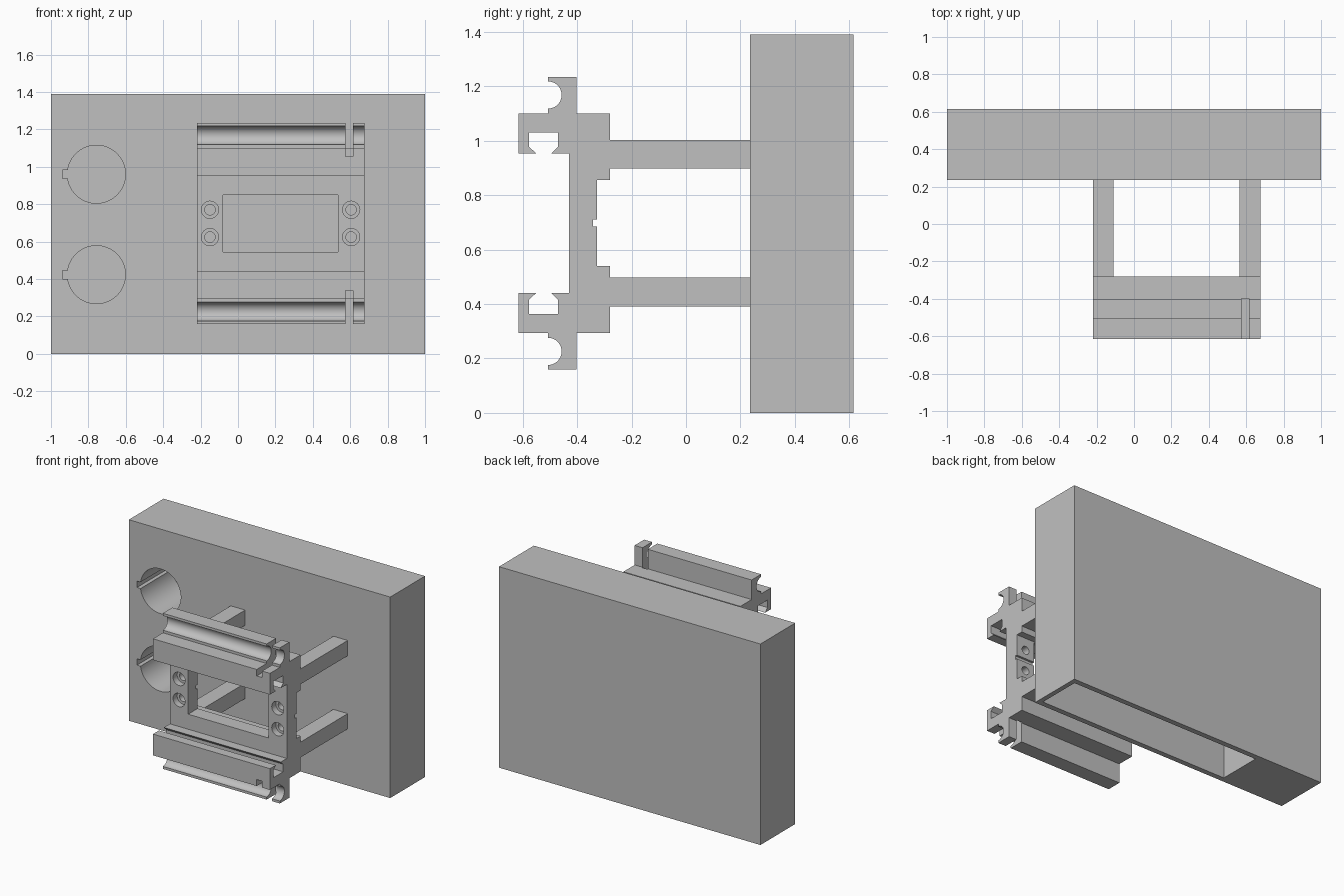
import bpy, bmesh, math

cube = bpy.data.objects.get("Cube")
if cube:
    bpy.data.objects.remove(cube, do_unlink=True)

GREY = (0.53, 0.53, 0.53, 1)
mat = bpy.data.materials.new("plain grey")
mat.use_nodes = True
mat.diffuse_color = GREY
mat.node_tree.nodes["Principled BSDF"].inputs["Base Color"].default_value = GREY

MID = 0.697            # height of the carrier's mirror plane
X0, X1 = -0.22, 0.675  # carrier ends


def mirror_z(z):
    return 2 * MID - z


def prism(name, points, to_3d, start, end):
    """Extrude a closed 2D outline; to_3d(a, b, depth) places each point."""
    bm = bmesh.new()
    rings = [[bm.verts.new(to_3d(a, b, d)) for a, b in points] for d in (start, end)]
    bm.faces.new(rings[0])
    bm.faces.new(rings[1])
    n = len(points)
    for i in range(n):
        j = (i + 1) % n
        bm.faces.new((rings[0][i], rings[0][j], rings[1][j], rings[1][i]))
    bmesh.ops.recalc_face_normals(bm, faces=bm.faces)
    mesh = bpy.data.meshes.new(name)
    bm.to_mesh(mesh)
    bm.free()
    mesh.materials.append(mat)
    obj = bpy.data.objects.new(name, mesh)
    bpy.context.collection.objects.link(obj)
    return obj


def box(name, x, y, z):
    outline = [(x[0], z[0]), (x[1], z[0]), (x[1], z[1]), (x[0], z[1])]
    return prism(name, outline, lambda a, b, d: (a, d, b), y[0], y[1])


def rod(name, x, z, radius, y, sides=48):
    angles = [2 * math.pi * i / sides for i in range(sides)]
    outline = [(x + radius * math.cos(t), z + radius * math.sin(t)) for t in angles]
    return prism(name, outline, lambda a, b, d: (a, d, b), y[0], y[1])


def activate(obj):
    bpy.ops.object.select_all(action='DESELECT')
    obj.select_set(True)
    bpy.context.view_layer.objects.active = obj


def cut(target, cutter):
    cutter.hide_render = True
    mod = target.modifiers.new("cut", 'BOOLEAN')
    mod.operation = 'DIFFERENCE'
    mod.solver = 'EXACT'
    mod.object = cutter
    activate(target)
    bpy.ops.object.modifier_apply(modifier=mod.name)
    bpy.data.objects.remove(cutter, do_unlink=True)


def smooth(obj):
    activate(obj)
    bpy.ops.object.shade_smooth_by_angle(angle=math.radians(30))


# Thick panel, hollow from below, with two keyed blind holes in front
panel = box("back_panel", (-1, 1), (0.235, 0.615), (0, 1.39))
cut(panel, box("cavity", (-0.5, 0.967), (0.272, 0.578), (-0.1, 1.353)))
for z in (0.96, 0.423):
    cut(panel, rod("round_hole", -0.757, z, 0.155, (0.1, 0.578), 64))
    cut(panel, box("key_slot", (-0.937, -0.85), (0.1, 0.578), (z - 0.022, z + 0.022)))
smooth(panel)

# Carrier: upper half of its section, then mirrored
arc = [math.pi / 2 - math.pi * i / 20 for i in range(21)]
groove = [(-0.507 + 0.05 * math.cos(t), 1.168 + 0.05 * math.sin(t)) for t in reversed(arc)]
half = [(-0.43, 0.953), (-0.496, 0.953), (-0.47, 0.978), (-0.47, 1.03),
        (-0.577, 1.03), (-0.577, 0.978), (-0.55, 0.953), (-0.615, 0.953),
        (-0.615, 1.1), (-0.507, 1.1)]
half += groove
half += [(-0.507, 1.235), (-0.403, 1.235), (-0.403, 1.1), (-0.28, 1.1),
         (-0.28, 0.855), (-0.327, 0.855), (-0.327, 0.71), (-0.342, 0.71)]
section = half + [(y, mirror_z(z)) for y, z in reversed(half)]
carrier = prism("rail_carrier", section, lambda a, b, d: (d, a, b), X0, X1)

# Central window, cross slots through the lips, counterbored screw holes
cut(carrier, box("window", (-0.08, 0.535), (-0.5, -0.2), (0.545, 0.849)))
for low, high in ((1.055, 1.3), (mirror_z(1.3), mirror_z(1.055))):
    cut(carrier, box("cross_slot", (0.574, 0.615), (-0.7, -0.397), (low, high)))
for x in (-0.15, 0.605):
    for z in (0.77, mirror_z(0.77)):
        cut(carrier, rod("counterbore", x, z, 0.046, (-0.5, -0.385), 32))
        cut(carrier, rod("screw_hole", x, z, 0.028, (-0.5, -0.2), 32))
smooth(carrier)

# Four arms joining carrier and panel
for side, x in (("right", (X0, -0.11)), ("left", (0.565, X1))):
    for level, z in (("upper", (0.897, 1.003)), ("lower", (0.391, 0.497))):
        box(side + "_" + level + "_arm", x, (-0.28, 0.235), z)
